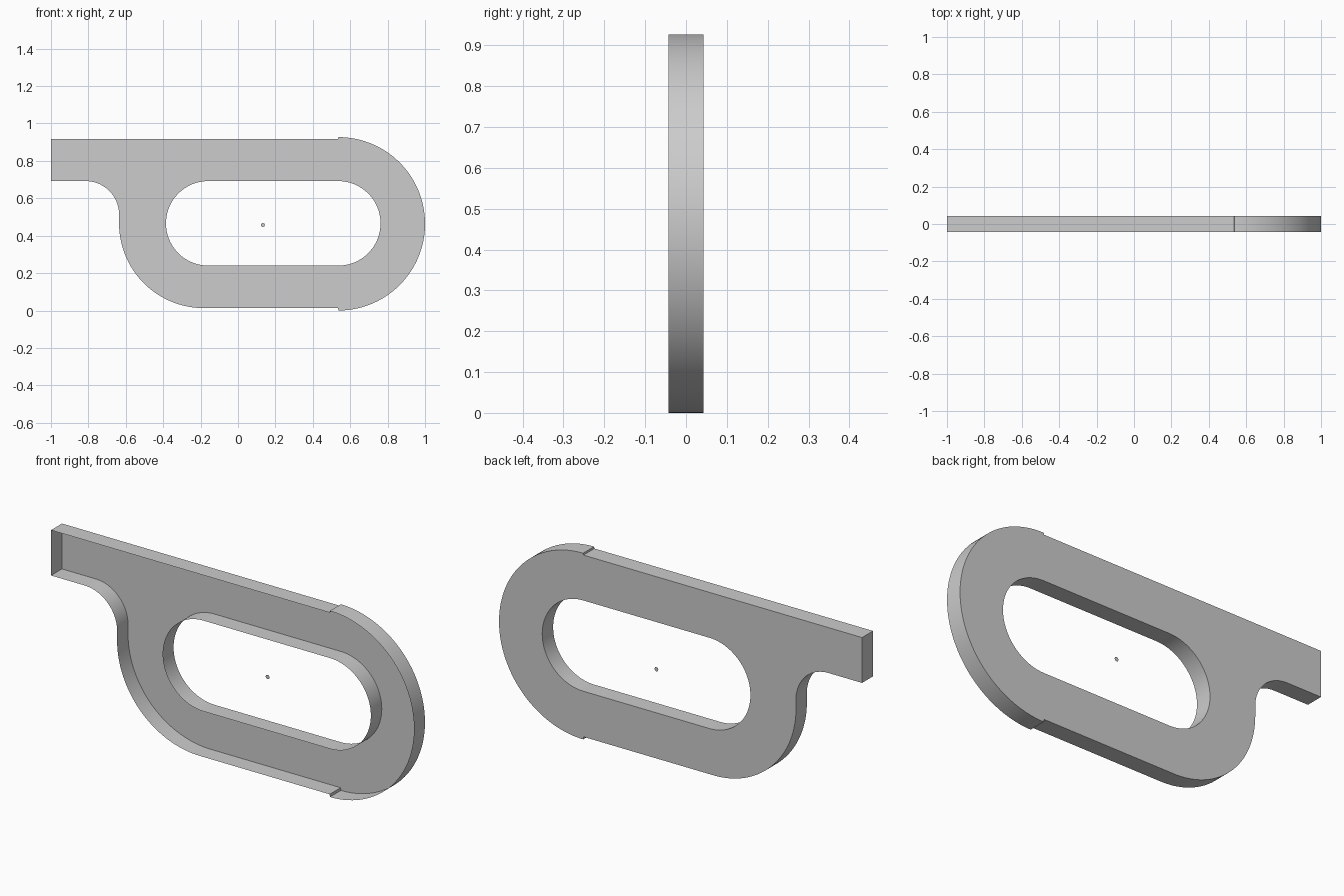
import bpy, bmesh
from math import sin, cos, radians
from mathutils import Vector

cube = bpy.data.objects.get("Cube")
if cube:
    bpy.data.objects.remove(cube, do_unlink=True)

BACK, FRONT = 0.043, -0.043
MID = 0.466

grey = bpy.data.materials.new("light grey")
grey.use_nodes = True
colour = (0.604, 0.604, 0.604, 1)
grey.diffuse_color = colour
grey.node_tree.nodes["Principled BSDF"].inputs["Base Color"].default_value = colour


def arc(cx, cz, r, start, end, steps=40):
    """Points along a circular arc, angles in degrees."""
    angles = [radians(start + (end - start) * i / steps) for i in range(steps + 1)]
    return [(cx + r * cos(a), cz + r * sin(a)) for a in angles]


def add_loop(bm, points):
    """Closed ring of edges on the back plane."""
    verts = [bm.verts.new((x, BACK, z)) for x, z in points]
    return [bm.edges.new((v, verts[i - 1])) for i, v in enumerate(verts)]


def finish(bm, name):
    mesh = bpy.data.meshes.new(name)
    bm.to_mesh(mesh)
    bm.free()
    mesh.materials.append(grey)
    obj = bpy.data.objects.new(name, mesh)
    bpy.context.collection.objects.link(obj)
    return obj


# Outer outline: arm, fillet, lower left bend, and slightly larger right bend
outer = [(-1, 0.918), (-1, 0.692)]
outer += arc(-0.815, 0.513, 0.179, 90, 0, 24)
outer += arc(-0.183, MID, 0.453, 180, 270)
outer += [(0.535, 0.013)]
outer += arc(0.5365, 0.4635, 0.4635, -90, 90, 80)
outer += [(0.535, 0.918)]

# Stadium-shaped opening
hole = arc(-0.159, MID, 0.226, 90, 270, 64) + arc(0.536, MID, 0.226, -90, 90, 64)

# Back plate with walls running forward, open at the front
bm = bmesh.new()
rim = add_loop(bm, outer) + add_loop(bm, hole)
bmesh.ops.triangle_fill(bm, edges=rim, use_beauty=True, normal=Vector((0, 1, 0)))
walls = bmesh.ops.extrude_edge_only(bm, edges=rim)["geom"]
for v in walls:
    if isinstance(v, bmesh.types.BMVert):
        v.co.y = FRONT
bmesh.ops.recalc_face_normals(bm, faces=bm.faces)
plate_face = max(bm.faces, key=lambda f: f.calc_center_median().y)
if plate_face.normal.y < 0:
    bmesh.ops.reverse_faces(bm, faces=bm.faces)
shell = finish(bm, "open_shell_plate")
bpy.ops.object.select_all(action="DESELECT")
shell.select_set(True)
bpy.context.view_layer.objects.active = shell
bpy.ops.object.shade_smooth_by_angle(angle=radians(30))

# Tiny disc floating in the middle of the opening
bm = bmesh.new()
bm.faces.new([bm.verts.new((x, BACK, z)) for x, z in arc(0.133, 0.457, 0.011, 360, 45, 7)])
finish(bm, "centre_dot")
